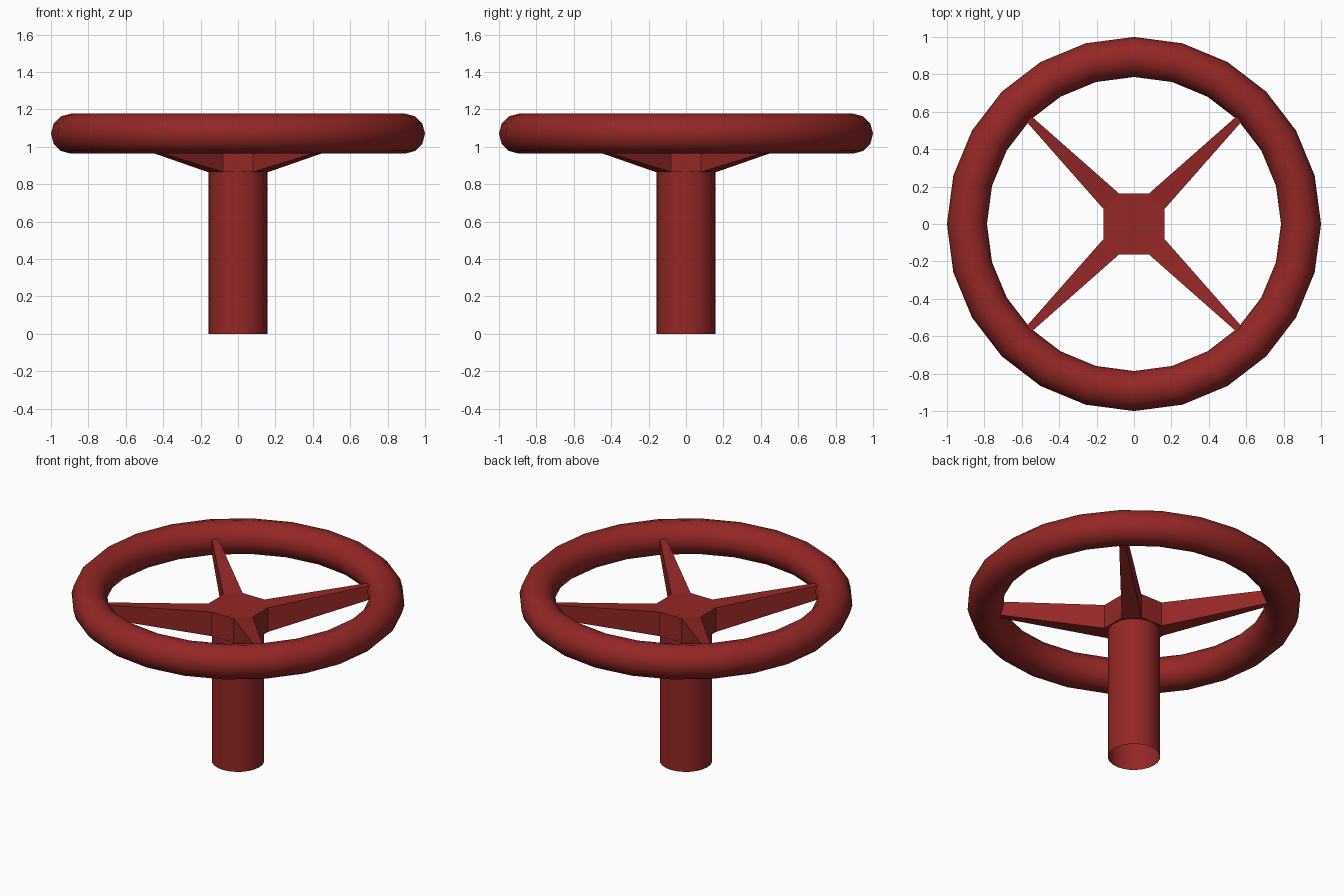
import bpy, bmesh, math
from mathutils import Vector

if "Cube" in bpy.data.objects:
    bpy.data.objects.remove(bpy.data.objects["Cube"])

red = bpy.data.materials.new("red_paint")
red.diffuse_color = (0.3, 0.02, 0.02, 1)
red.use_nodes = True
red.node_tree.nodes["Principled BSDF"].inputs["Base Color"].default_value = red.diffuse_color

# Wheel rim: 24-sided ring, smooth shaded
bpy.ops.mesh.primitive_torus_add(major_radius=0.893, minor_radius=0.107,
                                 major_segments=24, minor_segments=12,
                                 location=(0, 0, 1.07))
rim = bpy.context.object
rim.name = "wheel_rim"
bpy.ops.object.shade_smooth()
rim.data.materials.append(red)

# Stem: open-ended tube under the hub
bpy.ops.mesh.primitive_cylinder_add(vertices=24, radius=0.157, depth=0.868,
                                    end_fill_type='NOTHING', location=(0, 0, 0.434))
stem = bpy.context.object
stem.name = "stem"
bpy.ops.object.shade_smooth()
stem.data.materials.append(red)

# Hub: chamfered square block
bm = bmesh.new()
a, b = 0.163, 0.08
outline = [(a, -b), (a, b), (b, a), (-b, a), (-a, b), (-a, -b), (-b, -a), (b, -a)]
base = bm.faces.new([bm.verts.new((x, y, 0.865)) for x, y in outline])
top = bmesh.ops.extrude_face_region(bm, geom=[base], use_keep_orig=True)
for v in top["geom"]:
    if isinstance(v, bmesh.types.BMVert):
        v.co.z = 1.025
bmesh.ops.recalc_face_normals(bm, faces=bm.faces)

# Spokes: each chamfer face is pulled out to a slim, raised tip inside the rim
chamfers = [f for f in bm.faces
            if abs(f.normal.z) < 0.1 and abs(f.normal.x * f.normal.y) > 0.3]
for f in chamfers:
    out = Vector((f.normal.x, f.normal.y, 0)).normalized()
    side = Vector((-out.y, out.x, 0))
    tip = bmesh.ops.extrude_discrete_faces(bm, faces=[f])["faces"][0]
    for v in tip.verts:
        s = math.copysign(0.018, v.co.dot(side))
        z = 1.105 if v.co.z > 0.95 else 1.015
        v.co = out * 0.82 + side * s + Vector((0, 0, z))
bmesh.ops.recalc_face_normals(bm, faces=bm.faces)

mesh = bpy.data.meshes.new("hub_and_spokes")
bm.to_mesh(mesh)
bm.free()
hub = bpy.data.objects.new("hub_and_spokes", mesh)
bpy.context.collection.objects.link(hub)
mesh.materials.append(red)
